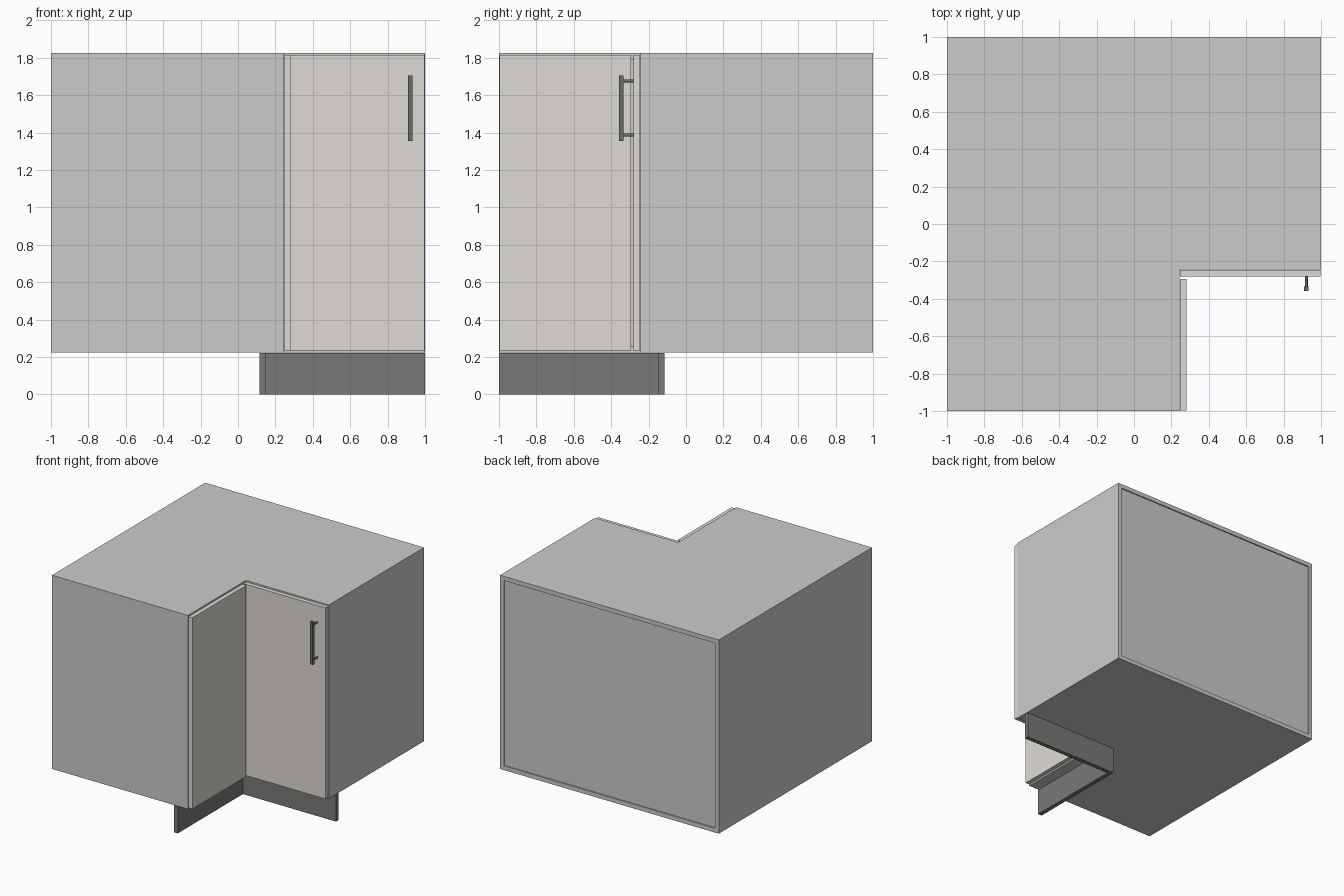
import bpy, bmesh
from mathutils import Vector

if "Cube" in bpy.data.objects:
    bpy.data.objects.remove(bpy.data.objects["Cube"])

T = 0.035            # board thickness
Z0, Z1 = 0.225, 1.825  # carcass bottom and top
F = 0.242            # carcass front edges at the inner corner


def material(name, rgb):
    m = bpy.data.materials.new(name)
    m.diffuse_color = (*rgb, 1)
    m.use_nodes = True
    m.node_tree.nodes["Principled BSDF"].inputs["Base Color"].default_value = m.diffuse_color
    return m


GREY = material("carcass_grey", (0.80, 0.80, 0.78))
BEIGE = material("door_beige", (0.74, 0.71, 0.66))
DARK = material("plinth_dark", (0.19, 0.19, 0.185))
BLACK = material("handle_black", (0.14, 0.15, 0.15))


def prism(name, outline, z0, z1, mat):
    """Extrude a flat outline from z0 to z1."""
    bm = bmesh.new()
    face = bm.faces.new([bm.verts.new((x, y, z0)) for x, y in outline])
    top = bmesh.ops.extrude_face_region(bm, geom=[face])["geom"]
    bmesh.ops.translate(bm, vec=(0, 0, z1 - z0),
                        verts=[v for v in top if isinstance(v, bmesh.types.BMVert)])
    bmesh.ops.recalc_face_normals(bm, faces=bm.faces)
    me = bpy.data.meshes.new(name)
    bm.to_mesh(me)
    bm.free()
    me.materials.append(mat)
    ob = bpy.data.objects.new(name, me)
    bpy.context.collection.objects.link(ob)
    return ob


def box(name, x, y, z, mat):
    return prism(name, [(x[0], y[0]), (x[1], y[0]), (x[1], y[1]), (x[0], y[1])], *z, mat)


# L-shaped top and bottom boards
ell = [(-1, -1), (F, -1), (F, -F), (1, -F), (1, 1), (-1, 1)]
prism("bottom_board", ell, Z0, Z0 + T, GREY)
prism("top_board", ell, Z1 - T, Z1, GREY)

# Upright carcass panels, with a slightly recessed back
wall = (Z0 + T, Z1 - T)
box("left_panel", (-1, -1 + T), (-1, 1), wall, GREY)
box("front_end_panel", (-1 + T, F), (-1, -1 + T), wall, GREY)
box("right_end_panel", (1 - T, 1), (-F, 1), wall, GREY)
box("back_panel", (-1 + T, 1 - T), (0.975, 0.99), wall, GREY)

# Two doors meeting at the inner corner
door_z = (0.235, 1.815)
box("handle_door", (0.245, 0.997), (-0.281, -0.246), door_z, BEIGE)
box("folding_door", (0.246, 0.281), (-0.997, -0.294), door_z, BEIGE)

# Plinth boards set back under the doors
box("plinth_long", (0.115, 1), (-0.15, -0.115), (0, 0.22), DARK)
box("plinth_return", (0.115, 0.15), (-1, -0.15), (0, 0.22), DARK)

# Bar handle on two round posts
box("handle_bar", (0.909, 0.933), (-0.357, -0.333), (1.355, 1.706), BLACK)
for i, z in enumerate((1.386, 1.676)):
    bpy.ops.mesh.primitive_cylinder_add(vertices=16, radius=0.008, depth=0.056,
                                        location=(0.921, -0.307, z),
                                        rotation=(1.570796, 0, 0))
    post = bpy.context.object
    post.name = f"handle_post_{i + 1}"
    post.data.materials.append(BLACK)
    bpy.ops.object.shade_smooth_by_angle()
